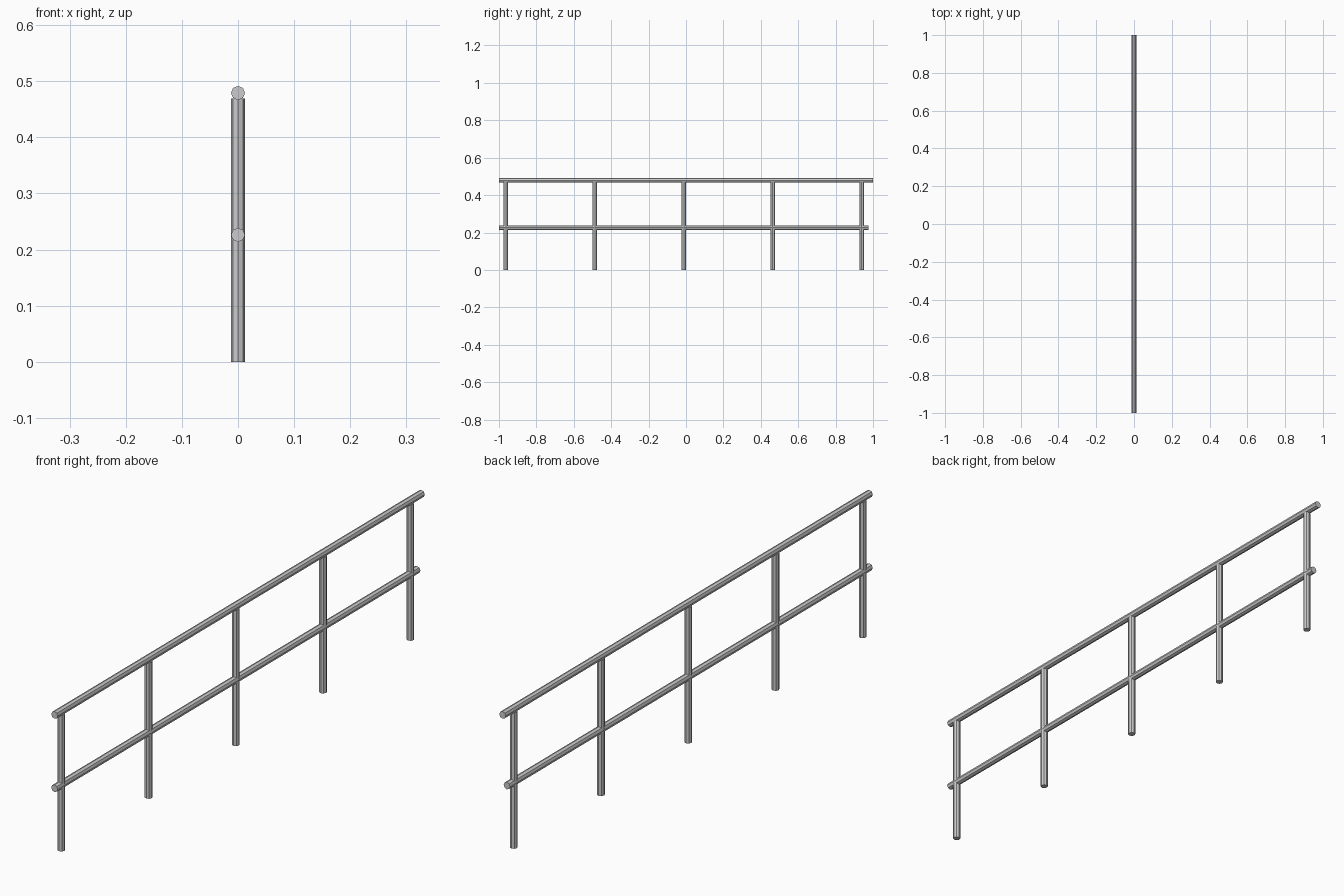
import bpy
from mathutils import Vector

if "Cube" in bpy.data.objects:
    bpy.data.objects.remove(bpy.data.objects["Cube"])

RADIUS = 0.0125


def tube(name, start, end, sides=8, spin=0.0):
    """Flat-sided closed tube between two points."""
    a, b = Vector(start), Vector(end)
    bpy.ops.mesh.primitive_cylinder_add(vertices=sides, radius=RADIUS,
                                        depth=(b - a).length, location=(a + b) / 2)
    ob = bpy.context.object
    ob.name = name
    ob.rotation_euler = (b - a).to_track_quat('Z', 'Y').to_euler()
    return ob


# Handrail along the top
tube("top_rail", (0, -1, 0.479), (0, 1, 0.479))

# Middle rail, slightly shorter at the back end
tube("middle_rail", (0, -1, 0.226), (0, 0.976, 0.226))

# Five evenly spaced posts
for i in range(5):
    y = -0.963 + i * 0.4755
    tube(f"post_{i + 1}", (0, y, 0), (0, y, 0.469))
